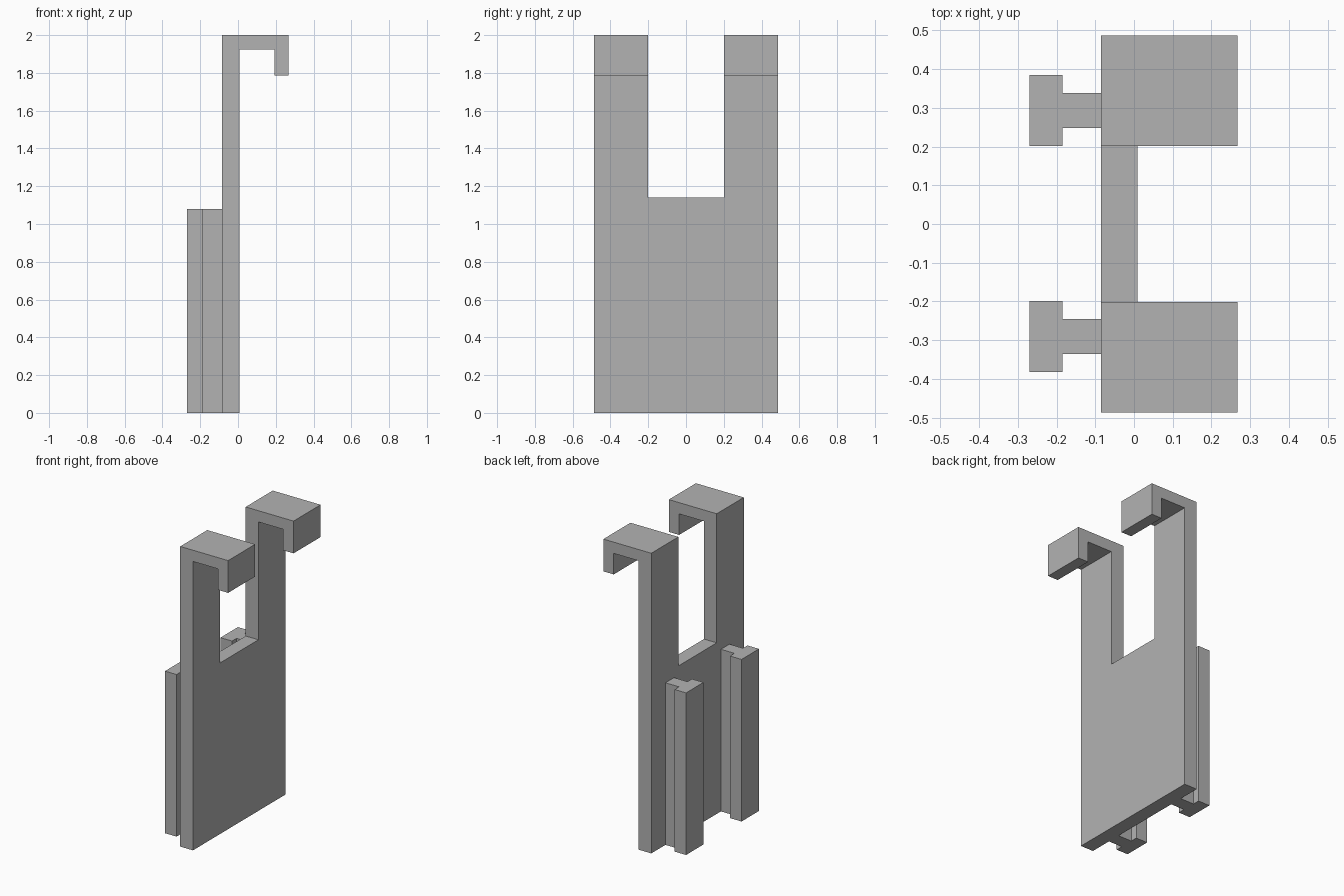
import bpy
import bmesh
from mathutils import Vector

cube = bpy.data.objects.get("Cube")
if cube:
    bpy.data.objects.remove(cube, do_unlink=True)

# Single grey material
grey = bpy.data.materials.new("plain_grey")
grey.use_nodes = True
colour = (0.448, 0.448, 0.448, 1)
grey.diffuse_color = colour
grey.node_tree.nodes["Principled BSDF"].inputs["Base Color"].default_value = colour


def prism(name, outline, sweep):
    """Extrude a closed outline of 3D points along the sweep vector."""
    bm = bmesh.new()
    face = bm.faces.new([bm.verts.new(p) for p in outline])
    result = bmesh.ops.extrude_face_region(bm, geom=[face], use_keep_orig=True)
    moved = [g for g in result["geom"] if isinstance(g, bmesh.types.BMVert)]
    bmesh.ops.translate(bm, verts=moved, vec=Vector(sweep))
    bmesh.ops.recalc_face_normals(bm, faces=bm.faces)
    mesh = bpy.data.meshes.new(name)
    bm.to_mesh(mesh)
    bm.free()
    mesh.materials.append(grey)
    obj = bpy.data.objects.new(name, mesh)
    bpy.context.collection.objects.link(obj)
    return obj


# Main measurements
back, front = -0.085, 0.009
tip = 0.268
half_width, half_notch = 0.487, 0.202
notch_floor = 1.14
rail_height = 1.08

# Hooked plate: side profile swept over the full width
hook = [(back, 0), (front, 0), (front, 1.925), (0.192, 1.925),
        (0.192, 1.785), (tip, 1.785), (tip, 2), (back, 2)]
plate = prism("hooked_plate", [(x, -half_width, z) for x, z in hook],
              (0, 2 * half_width, 0))

# Notch that splits the upper plate into two hooked arms
notch = [(-1, -half_notch), (1, -half_notch), (1, half_notch), (-1, half_notch)]
cutter = prism("notch_cutter", [(x, y, notch_floor) for x, y in notch], (0, 0, 1))
cutter.hide_render = True
cut = plate.modifiers.new("notch", 'BOOLEAN')
cut.operation = 'DIFFERENCE'
cut.solver = 'EXACT'
cut.object = cutter
bpy.context.view_layer.objects.active = plate
bpy.ops.object.modifier_apply(modifier=cut.name)
bpy.data.objects.remove(cutter, do_unlink=True)

# T-shaped rails standing on the other side of the plate
half_web, half_flange = 0.045, 0.092
neck, outer = -0.185, -0.27
side = [(back, half_web), (neck, half_web), (neck, half_flange), (outer, half_flange)]
tee = side + [(x, -y) for x, y in reversed(side)]
for name, centre in (("front_rail", -0.291), ("back_rail", 0.293)):
    prism(name, [(x, y + centre, 0) for x, y in tee], (0, 0, rail_height))
